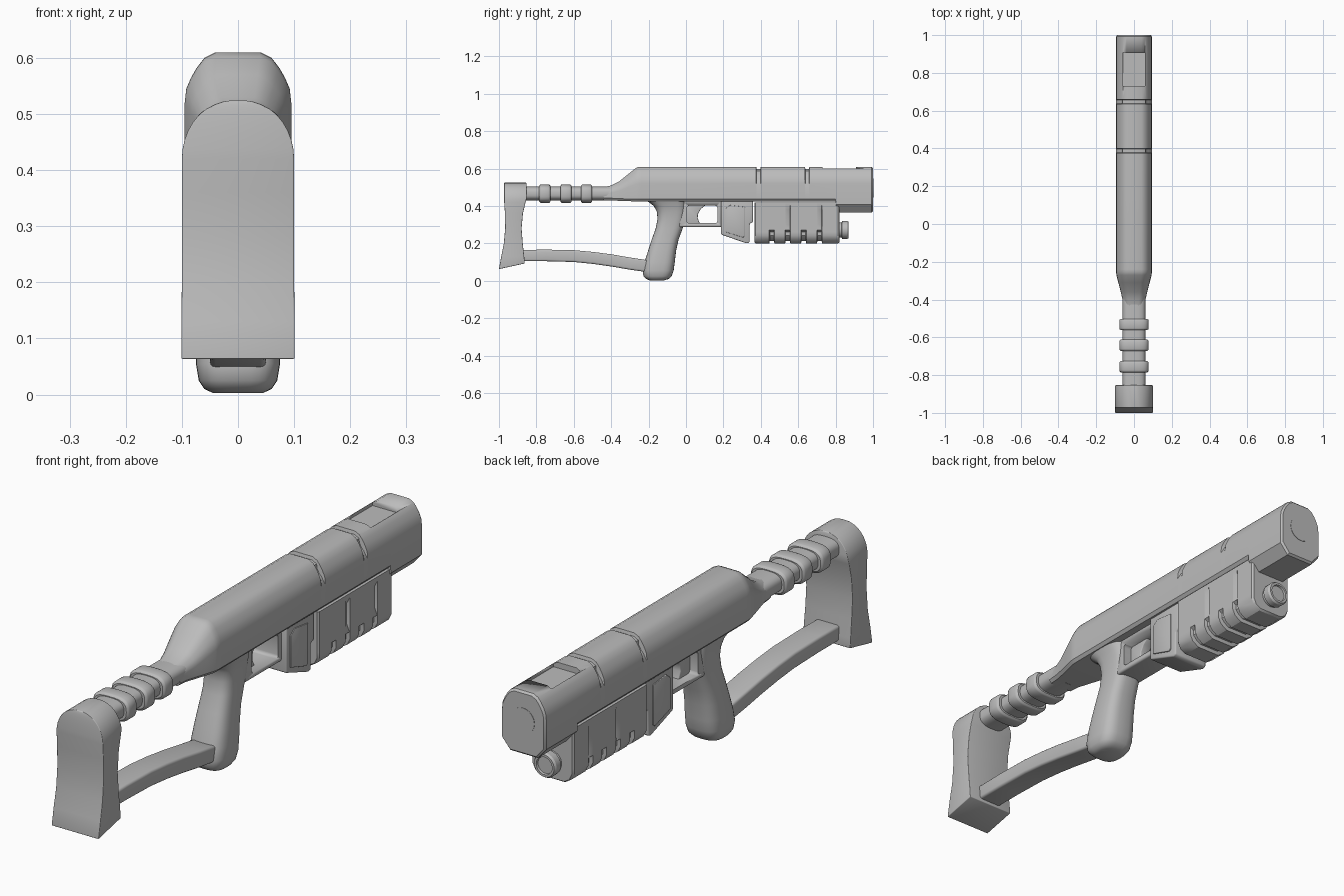
import bpy, bmesh, math
from mathutils import Vector

cube = bpy.data.objects.get("Cube")
if cube:
    bpy.data.objects.remove(cube, do_unlink=True)

GREY = (0.5, 0.5, 0.5, 1)
mat = bpy.data.materials.new("matte grey")
mat.use_nodes = True
mat.diffuse_color = GREY
bsdf = mat.node_tree.nodes["Principled BSDF"]
bsdf.inputs["Base Color"].default_value = GREY
bsdf.inputs["Roughness"].default_value = 0.6


def loft(name, rings, bevel=0.0, angle=32):
    """Skin a row of closed rings and cap both ends."""
    bm = bmesh.new()
    rows = [[bm.verts.new(p) for p in r] for r in rings]
    n = len(rows[0])
    for a, b in zip(rows, rows[1:]):
        for i in range(n):
            j = (i + 1) % n
            bm.faces.new((a[i], a[j], b[j], b[i]))
    bm.faces.new(rows[0])
    bm.faces.new(rows[-1])
    bmesh.ops.recalc_face_normals(bm, faces=bm.faces)
    me = bpy.data.meshes.new(name)
    bm.to_mesh(me)
    bm.free()
    me.materials.append(mat)
    ob = bpy.data.objects.new(name, me)
    bpy.context.scene.collection.objects.link(ob)
    if bevel:
        m = ob.modifiers.new("Bevel", "BEVEL")
        m.width, m.segments = bevel, 3
        m.limit_method, m.angle_limit = "ANGLE", math.radians(35)
        activate(ob)
        bpy.ops.object.modifier_apply(modifier="Bevel")
    activate(ob)
    bpy.ops.object.shade_smooth_by_angle(angle=math.radians(angle))
    return ob


def activate(ob):
    bpy.ops.object.select_all(action="DESELECT")
    ob.select_set(True)
    bpy.context.view_layer.objects.active = ob


def prism(name, pts, half, bevel=0.0, x=0.0):
    """Side profile of (y, z) points given a width."""
    return loft(name, [[(x + s * half, y, z) for y, z in pts] for s in (-1, 1)], bevel)


def rect(y0, y1, z0, z1):
    return [(y0, z0), (y1, z0), (y1, z1), (y0, z1)]


def cut(ob, cutter):
    m = ob.modifiers.new("Cut", "BOOLEAN")
    m.operation, m.object, m.solver = "DIFFERENCE", cutter, "EXACT"
    activate(ob)
    bpy.ops.object.modifier_apply(modifier="Cut")
    bpy.data.objects.remove(cutter, do_unlink=True)


def oval(hw, hh, power=2.0, n=32):
    """Superellipse outline."""
    out = []
    for i in range(n):
        c, s = math.cos(math.tau * i / n), math.sin(math.tau * i / n)
        out.append((hw * math.copysign(abs(c) ** (2 / power), c),
                    hh * math.copysign(abs(s) ** (2 / power), s)))
    return out


def mirror(half, y):
    """Right half outline, top to bottom, closed across x = 0."""
    return [(x, y, z) for x, z in half] + [(-x, y, z) for x, z in reversed(half)]


# Main body: one shell from stock neck to muzzle, with two shoulder grooves
def body_ring(y, hw, top, low, inset=0.0, chamfer=0.012, shrink=0.0):
    k = min(1, (top - low) / 0.185)
    half = [(0.42, 0), (0.63, 0.01), (0.77, 0.027), (0.88, 0.045), (0.97, 0.065), (1, 0.09)]
    pts = [(hw * f - inset * (i > 1), top - k * d - inset * (i < 4))
           for i, (f, d) in enumerate(half)]
    pts[-1] = (hw, top - k * half[-1][1])
    pts += [(hw, low + chamfer), (hw - chamfer * 0.85, low)]
    mid = (top + low) / 2
    s = 1 - shrink
    return mirror([(x * s, mid + (z - mid) * s) for x, z in pts], y)


rings = [body_ring(*r) for r in (
    (-0.44, 0.058, 0.502, 0.43), (-0.40, 0.061, 0.510, 0.43),
    (-0.36, 0.070, 0.530, 0.428), (-0.31, 0.083, 0.570, 0.426),
    (-0.27, 0.093, 0.602, 0.425), (-0.255, 0.095, 0.609, 0.425),
    (-0.24, 0.095, 0.61, 0.425))]
for y in (0.375, 0.635):
    for dy, d in ((0, 0), (0.003, 0.012), (0.022, 0.012), (0.025, 0)):
        rings.append(body_ring(y + dy, 0.095, 0.61, 0.425, d))
rings += [body_ring(0.80, 0.095, 0.61, 0.425),
          body_ring(0.802, 0.095, 0.61, 0.365, 0, 0.042),
          body_ring(0.992, 0.095, 0.61, 0.365, 0, 0.042),
          body_ring(1.0, 0.095, 0.61, 0.365, 0, 0.042, 0.06)]
body = loft("main_body", rings)
cut(body, prism("slot_cutter", rect(0.73, 0.908, 0.588, 0.7), 0.058))

# Bore outline on the muzzle face
loft("muzzle_disc", [[(x, y, 0.497 + z) for x, z in oval(0.05, 0.05)] for y in (0.995, 1.0015)])

# Stock tube and its three collars
loft("stock_tube", [[(x, y, 0.467 + z) for x, z in oval(0.06, 0.038, 2.8)] for y in (-0.9, -0.4)])
for i, y in enumerate((-0.755, -0.642, -0.532)):
    loft(f"stock_collar_{i + 1}",
         [[(x, y + dy, 0.466 + z) for x, z in oval(0.078 - d, 0.05 - d, 3)]
          for dy, d in ((-0.03, 0.008), (-0.025, 0.002), (-0.02, 0), (0.02, 0),
                        (0.025, 0.002), (0.03, 0.008))])

# Butt plate: waisted from the side, arched on top
def butt_ring(z, back, front, hw):
    tilt = 0.03 if z < 0.08 else 0
    return [(-hw, back, z), (hw, back, z), (hw, front, z + tilt), (-hw, front, z + tilt)]


butt = [(0.063, -1.0, -0.862, 0.101), (0.13, -0.988, -0.865, 0.101),
        (0.20, -0.974, -0.873, 0.1), (0.28, -0.967, -0.879, 0.1),
        (0.36, -0.968, -0.872, 0.1), (0.42, -0.972, -0.858, 0.1)]
for i in range(1, 10):
    a = math.radians(i * 9.6)
    butt.append((0.42 + 0.105 * math.sin(a), -0.972, -0.853, 0.1 * math.cos(a) ** 0.9))
loft("butt_plate", [butt_ring(*b) for b in butt], 0.006)

# Lower strut from butt to grip
strut = [(-0.9, 0.105, 0.165), (-0.75, 0.105, 0.167), (-0.6, 0.101, 0.164),
         (-0.5, 0.091, 0.155), (-0.4, 0.077, 0.142), (-0.3, 0.06, 0.125), (-0.19, 0.044, 0.108)]
loft("lower_strut", [[(-0.05, y, a), (0.05, y, a), (0.05, y, b), (-0.05, y, b)]
                     for y, a, b in strut], 0.01)

# Pistol grip: rounded sections stacked upward
grip = [(0.003, -0.195, -0.115, 0.045), (0.01, -0.213, -0.093, 0.06),
        (0.025, -0.227, -0.077, 0.07), (0.055, -0.232, -0.066, 0.075),
        (0.10, -0.222, -0.060, 0.074), (0.16, -0.203, -0.053, 0.07),
        (0.22, -0.184, -0.040, 0.065), (0.28, -0.162, -0.018, 0.062),
        (0.33, -0.152, -0.004, 0.063), (0.37, -0.156, 0.002, 0.067),
        (0.40, -0.172, 0.002, 0.073), (0.42, -0.198, 0.002, 0.08), (0.435, -0.22, 0.002, 0.085)]
loft("pistol_grip", [[(x, (a + b) / 2 + y, z) for x, y in oval(hw, (b - a) / 2, 3)]
                     for z, a, b, hw in grip], angle=40)

# Trigger guard with open window, and trigger
guard = prism("trigger_guard", rect(-0.04, 0.2, 0.288, 0.44), 0.055, 0.008)
cut(guard, prism("window_cutter", rect(0.005, 0.168, 0.309, 0.402), 0.2, 0.012))
prism("trigger", [(0.0, 0.405), (0.105, 0.405), (0.08, 0.385), (0.065, 0.36),
                  (0.062, 0.335), (0.075, 0.305), (0.0, 0.305)], 0.02, 0.004)

# Magazine housing with a raised panel on each side
prism("magazine_housing", [(0.187, 0.44), (0.187, 0.248), (0.325, 0.2), (0.34, 0.206),
                           (0.34, 0.305), (0.358, 0.315), (0.358, 0.44)], 0.077, 0.006)
for side, s in (("left", 1), ("right", -1)):
    prism(f"magazine_panel_{side}", [(0.21, 0.385), (0.21, 0.262), (0.305, 0.232), (0.315, 0.24),
                                     (0.315, 0.395), (0.235, 0.405)], 0.004, 0.002, s * 0.077)

# Fore grip: ribbed underside and tapered finger dents on the sides
def fore_ring(y, rib, dent, end=0.0):
    hw, g = 0.09 - end, 0.014 * rib
    return mirror([(hw, 0.42), (hw, 0.402), (hw - dent, 0.38), (hw - dent, 0.3),
                   (hw, 0.272), (hw - g, 0.262), (hw - g, 0.242),
                   (hw - 0.012 - g, 0.218 + g * 0.7), (0.05 - g * 0.5, 0.2 + g + end)], y)


fore = [fore_ring(0.365, 0, 0, 0.006), fore_ring(0.372, 0, 0)]
for y in (0.445, 0.53, 0.615, 0.7):
    d = 0.012 if y in (0.53, 0.7) else 0
    fore += [fore_ring(y, 0, 0), fore_ring(y + 0.003, 1, 0),
             fore_ring(y + 0.025, 1, d), fore_ring(y + 0.028, 0, 0)]
fore += [fore_ring(0.812, 0, 0), fore_ring(0.82, 0, 0, 0.006)]
loft("fore_grip", fore)

# Under-barrel lamp
lamp = [(0.8, 0.04), (0.832, 0.04), (0.834, 0.047), (0.862, 0.048), (0.87, 0.043),
        (0.87, 0.034), (0.862, 0.032)]
loft("lamp", [[(x, y, 0.272 + z) for x, z in oval(r, r)] for y, r in lamp])
